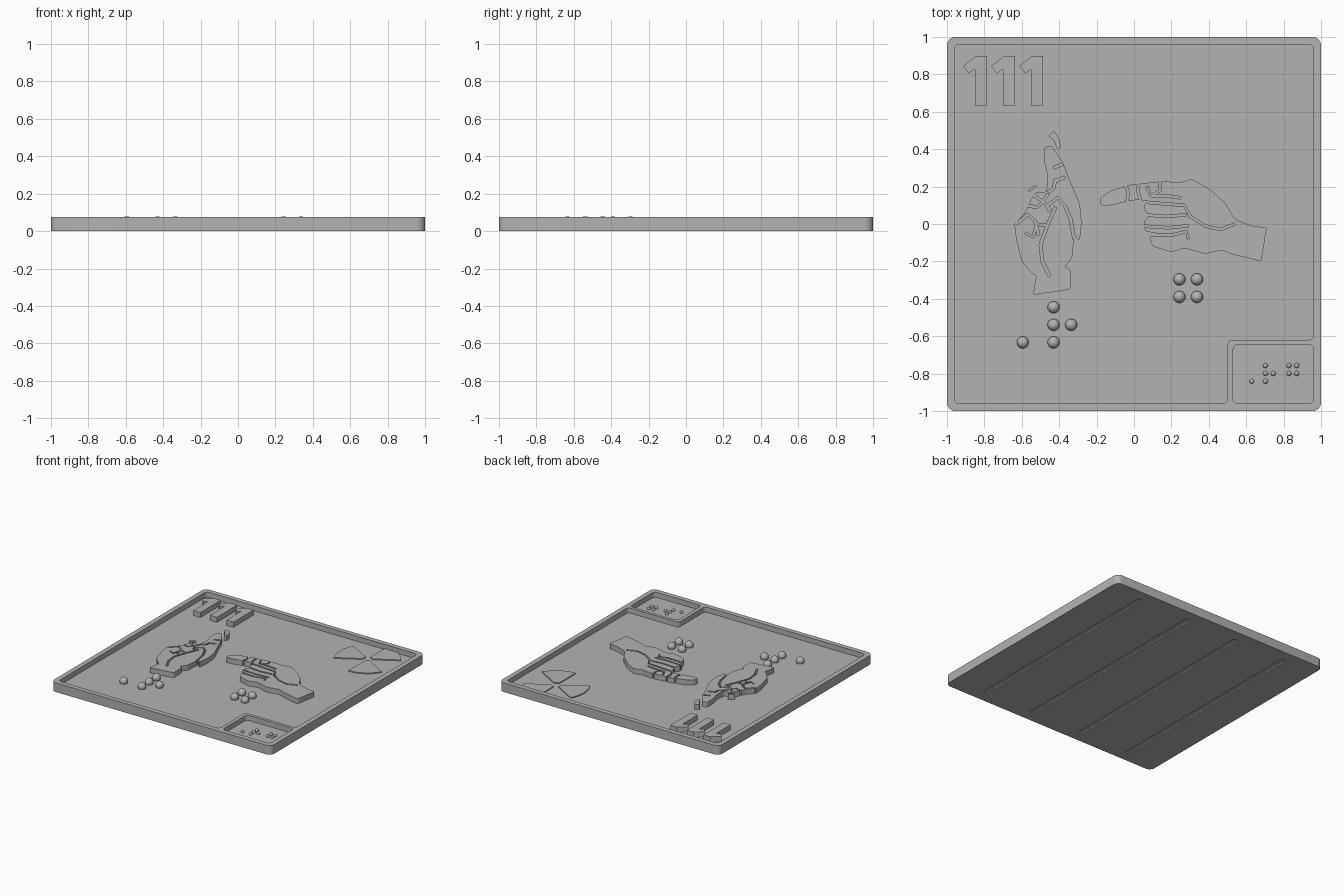
import bpy, bmesh, math
from mathutils import Vector

cube = bpy.data.objects.get("Cube")
if cube:
    bpy.data.objects.remove(cube, do_unlink=True)

TOP, FLOOR = 0.075, 0.033

grey = bpy.data.materials.new("plain grey")
grey.use_nodes = True
grey.diffuse_color = (0.45, 0.45, 0.45, 1)
grey.node_tree.nodes["Principled BSDF"].inputs["Base Color"].default_value = grey.diffuse_color


def finish(name, bm):
    bmesh.ops.recalc_face_normals(bm, faces=bm.faces)
    mesh = bpy.data.meshes.new(name)
    bm.to_mesh(mesh)
    bm.free()
    mesh.materials.append(grey)
    obj = bpy.data.objects.new(name, mesh)
    bpy.context.collection.objects.link(obj)
    return obj


def prism(name, points, bottom, top, rounding=0, segments=3, unit=1):
    """Extrude a flat outline upwards, with optional rounded corners."""
    bm = bmesh.new()
    bm.faces.new([bm.verts.new((x * unit, y * unit, bottom)) for x, y in points])
    if rounding:
        bmesh.ops.bevel(bm, geom=list(bm.verts), offset=rounding, segments=segments,
                        profile=0.5, affect='VERTICES', clamp_overlap=True)
    result = bmesh.ops.extrude_face_region(bm, geom=list(bm.faces))
    moved = [v for v in result["geom"] if isinstance(v, bmesh.types.BMVert)]
    bmesh.ops.translate(bm, verts=moved, vec=(0, 0, top - bottom))
    return finish(name, bm)


def rectangle(left, right, low, high):
    return [(left, low), (right, low), (right, high), (left, high)]


def ribbon(path, width):
    """Outline of a stroke of even width along a path."""
    path = [Vector(p) for p in path]
    left, right = [], []
    for i, p in enumerate(path):
        along = (path[min(i + 1, len(path) - 1)] - path[max(i - 1, 0)]).normalized()
        side = Vector((-along.y, along.x)) * width / 2
        left.append(p + side)
        right.append(p - side)
    return left + right[::-1]


def cut(target, cutter):
    mod = target.modifiers.new("cut", 'BOOLEAN')
    mod.operation = 'DIFFERENCE'
    mod.solver = 'EXACT'
    mod.object = cutter
    bpy.context.view_layer.objects.active = target
    bpy.ops.object.modifier_apply(modifier=mod.name)
    bpy.data.objects.remove(cutter, do_unlink=True)


def smooth(obj):
    bpy.ops.object.select_all(action='DESELECT')
    obj.select_set(True)
    bpy.context.view_layer.objects.active = obj
    bpy.ops.object.shade_smooth_by_angle(angle=math.radians(35))


# Tray: rounded slab with a main recess, a corner pocket and grooves underneath
tray = prism("tray", rectangle(-1, 1, -1, 1), 0, TOP, 0.045, 6)
edge = 0.96
main_recess = [(-edge, -edge), (0.5, -edge), (0.5, -0.62), (edge, -0.62), (edge, edge), (-edge, edge)]
cut(tray, prism("recess_cutter", main_recess, FLOOR, 0.2, 0.025))
cut(tray, prism("pocket_cutter", rectangle(0.53, edge, -edge, -0.645), FLOOR, 0.2, 0.025))
for x in (-0.7, -0.235, 0.235, 0.7):
    cut(tray, prism("groove_cutter", rectangle(x - 0.02, x + 0.02, -0.91, 0.91), -0.1, 0.01))
smooth(tray)

# Three upright strokes with flags
stroke = [(-.914, .845), (-.882, .805), (-.825, .845), (-.85, .85), (-.85, .634),
          (-.786, .634), (-.786, .898), (-.845, .898)]
for i in range(3):
    prism("tally_%d" % (i + 1), [(x + i * 0.15, y) for x, y in stroke], FLOOR - 0.005, TOP)


# Hands: outlines in hundredths, divided into fingers by narrow slots
def hand(name, outline, slots, width=1.5):
    body = prism(name, outline, FLOOR - 0.005, TOP, 0.012, 3, 0.01)
    for path in slots:
        cut(body, prism("slot_cutter", ribbon(path, width), FLOOR - 0.02, 0.2, unit=0.01))
    smooth(body)


upright_outline = [
    (-44, 42), (-48, 41), (-48, 34), (-46, 25), (-47, 17), (-53, 17), (-56, 11), (-59, 5),
    (-64, 0), (-63, -8), (-60, -20), (-55, -26), (-52, -28), (-53, -31), (-54, -38),
    (-34, -35), (-34, -24), (-37, -23), (-33, -18), (-32, -6), (-29, -9), (-28, 1),
    (-29, 11), (-35, 25), (-38, 33)]
upright_slots = [
    [(-46, 10), (-41, 14), (-37, 10), (-34, 3), (-32, -8)],
    [(-43, 30), (-38, 32)],
    [(-42, 23), (-37, 25)],
    [(-46, 17), (-43, 19), (-42, 24)],
    [(-42, 9), (-46, 0), (-50, -11), (-49, -20), (-45, -28)],
    [(-58, 10), (-52, 9), (-48, 12), (-45, 7)],
    [(-63, 0), (-57, 5), (-53, 2), (-51, -6)],
    [(-58, -5), (-54, -7), (-52, 0), (-46, -1)],
    [(-54, 16), (-49, 12), (-46, 16)]]
hand("upright_hand", upright_outline, upright_slots)
prism("upright_fingertip", [(-46, 47), (-43, 50), (-40, 46), (-39, 41), (-41, 40), (-43, 45)],
      FLOOR - 0.005, TOP, 0.01, 3, 0.01)
prism("curled_fingertip", [(-57, 18), (-53, 21), (-52, 20), (-56, 17)],
      FLOOR - 0.005, TOP, 0, 3, 0.01)

pointing_outline = [
    (-18, 10), (-18, 14), (-12, 18), (-2, 21), (7, 22), (16, 23), (24, 22), (31, 24), (40, 19),
    (49, 11), (53, 4), (55, 2), (63, -1), (71, -2), (68, -20), (52, -16), (47, -14), (38, -16),
    (27, -13), (20, -15), (10, -12), (8, -7), (13, -5), (6, -4), (5, 1), (8, 4), (6, 7),
    (5, 10), (8, 12), (2, 13), (-4, 12), (-12, 10)]
pointing_slots = [
    [(-5, 22), (-3, 17), (-4, 10)],
    [(3, 24), (2, 18), (4, 11)],
    [(2, 12), (14, 11), (27, 10), (30, 4), (38, -1), (46, -3), (54, 0)],
    [(4, 5), (18, 4), (28, 5)],
    [(3, -1), (18, -2), (29, -1)],
    [(6, -6), (20, -6), (28, -4), (29, -8)],
    [(7, 20), (9, 15), (14, 18), (14, 24)],
    [(9, 15), (18, 15), (25, 14)]]
hand("pointing_hand", pointing_outline, pointing_slots, 1.3)


# Raised dots: the same two groups, large on the main field and small in the pocket
def dots(name, x, y, spacing, radius, height, cells):
    bm = bmesh.new()
    for column, row in cells:
        ball = bmesh.ops.create_uvsphere(bm, u_segments=24, v_segments=14, radius=radius)
        bmesh.ops.translate(bm, verts=ball["verts"],
                            vec=(x + column * spacing, y - row * spacing, height))
    smooth(finish(name, bm))


first = [(0, 0), (0, 1), (1, 1), (0, 2), (-1.75, 2)]
second = [(0, 0), (1, 0), (0, 1), (1, 1)]
dots("large_dots_left", -0.43, -0.445, 0.094, 0.032, FLOOR + 0.014, first)
dots("large_dots_right", 0.243, -0.296, 0.094, 0.032, FLOOR + 0.014, second)
dots("small_dots_left", 0.703, -0.757, 0.042, 0.013, FLOOR + 0.005, first)
dots("small_dots_right", 0.828, -0.757, 0.042, 0.013, FLOOR + 0.005, second)

# Low three-bladed fan emblem
for i in range(3):
    middle = math.radians(60 + 120 * i)
    angles = [middle + math.radians(a) for a in range(-30, 31, 5)]
    arc = [(r * math.cos(a), r * math.sin(a))
           for r, sweep in ((0.25, angles), (0.035, angles[::-1])) for a in sweep]
    blade = prism("fan_blade_%d" % (i + 1), [(x + 0.66, y + 0.74) for x, y in arc],
                  FLOOR - 0.005, FLOOR + 0.008)
    smooth(blade)
